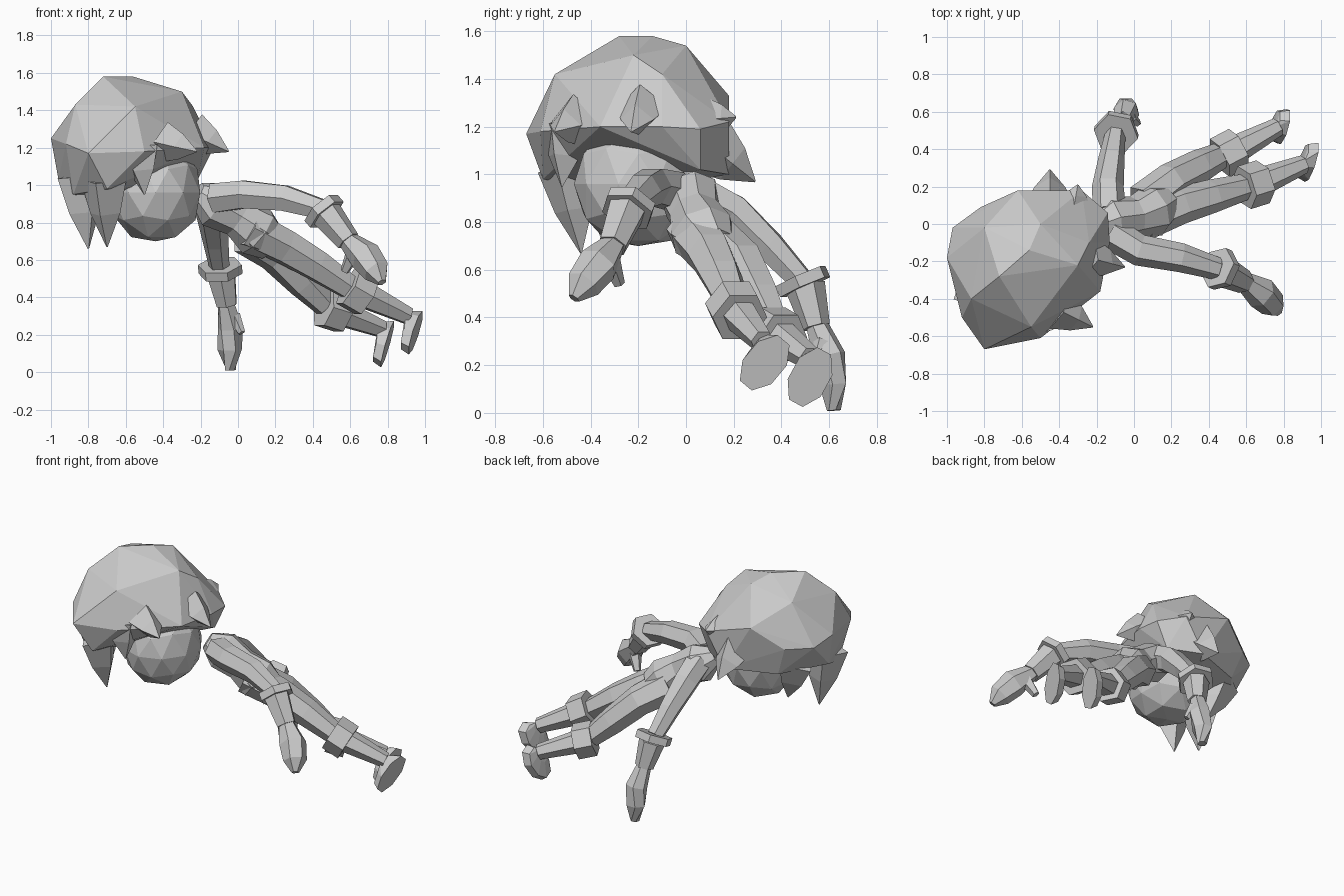
import bpy
import bmesh
from math import cos, sin, tau
from mathutils import Vector

default_cube = bpy.data.objects.get("Cube")
if default_cube:
    bpy.data.objects.remove(default_cube, do_unlink=True)

# One plain grey for the whole figure
grey = bpy.data.materials.new("plain_grey")
grey.use_nodes = True
GREY = (0.6, 0.6, 0.6, 1)
grey.diffuse_color = GREY
grey.node_tree.nodes["Principled BSDF"].inputs["Base Color"].default_value = GREY


def finish(name, bm):
    """Turn a bmesh into a flat-shaded object with the shared material."""
    bmesh.ops.recalc_face_normals(bm, faces=bm.faces)
    mesh = bpy.data.meshes.new(name)
    bm.to_mesh(mesh)
    bm.free()
    mesh.materials.append(grey)
    obj = bpy.data.objects.new(name, mesh)
    bpy.context.collection.objects.link(obj)
    return obj


def tube(name, path, radii, sides=6):
    """Faceted limb: one polygon ring per path point, capped at both ends."""
    bm = bmesh.new()
    points = [Vector(p) for p in path]
    rings = []
    for i, (centre, radius) in enumerate(zip(points, radii)):
        before = points[max(i - 1, 0)]
        after = points[min(i + 1, len(points) - 1)]
        turn = (after - before).to_track_quat('Z', 'Y')
        ring = []
        for k in range(sides):
            angle = tau * k / sides
            offset = Vector((cos(angle), sin(angle), 0)) * radius
            ring.append(bm.verts.new(centre + turn @ offset))
        rings.append(ring)
    for low, high in zip(rings, rings[1:]):
        for k in range(sides):
            nxt = (k + 1) % sides
            bm.faces.new((low[k], low[nxt], high[nxt], high[k]))
    bm.faces.new(rings[0])
    bm.faces.new(rings[-1])
    return finish(name, bm)


def hull(name, points):
    """Faceted solid wrapped tightly around a few corner points."""
    bm = bmesh.new()
    for p in points:
        bm.verts.new(p)
    result = bmesh.ops.convex_hull(bm, input=bm.verts)
    loose = [v for v in result["geom_interior"] if isinstance(v, bmesh.types.BMVert)]
    bmesh.ops.delete(bm, geom=loose, context='VERTS')
    return finish(name, bm)


def band(name, centre, direction, radius, length):
    """Short prism around a limb, used for wrist cuffs and knee guards."""
    centre = Vector(centre)
    half = Vector(direction).normalized() * length / 2
    return tube(name, (centre - half, centre + half), (radius, radius))


def foot(name, ankle, sole, heel_direction):
    """Shoe with a flat rounded sole and a smaller upper reaching the ankle."""
    ankle, sole = Vector(ankle), Vector(sole)
    along = Vector(heel_direction).normalized()
    across = along.cross(Vector((1, 0, 0))).normalized()
    inward = across.cross(along).normalized()
    if inward.x > 0:
        inward.negate()
    corners = []
    for k in range(8):
        angle = tau * (k + 0.5) / 8
        rim = along * cos(angle) * 0.14 + across * sin(angle) * 0.085
        corners.append(sole + rim)
        corners.append(sole + rim * 0.85 + inward * 0.05)
        corners.append(ankle + rim * 0.4)
    return hull(name, corners)


def lock(name, root, tip, width):
    """Pointed strand of hair."""
    root, tip = Vector(root), Vector(tip)
    middle = root.lerp(tip, 0.5)
    return tube(name, (root, middle, tip), (width, width * 0.65, 0.004), sides=4)


# Torso and neck
tube("torso",
     [(-0.22, -0.02, 0.96), (-0.13, 0.02, 0.9), (0, 0.04, 0.83), (0.1, 0.07, 0.75), (0.18, 0.11, 0.69)],
     [0.06, 0.13, 0.11, 0.14, 0.1], sides=8)

# Arms: sleeve, cuff, gauntlet, hand and thumb
tube("right_upper_arm",
     [(-0.13, 0.06, 0.91), (-0.14, 0.2, 0.84), (-0.12, 0.35, 0.7), (-0.1, 0.48, 0.56)],
     [0.09, 0.085, 0.07, 0.055])
band("right_cuff", (-0.095, 0.49, 0.55), (0.02, 0.1, -0.23), 0.12, 0.05)
tube("right_gauntlet", [(-0.09, 0.5, 0.53), (-0.06, 0.545, 0.36)], [0.085, 0.06])
tube("right_hand",
     [(-0.065, 0.545, 0.38), (-0.04, 0.6, 0.24), (-0.045, 0.615, 0.12), (-0.04, 0.62, 0.01)],
     [0.045, 0.07, 0.065, 0.03])
tube("right_thumb", [(-0.02, 0.57, 0.3), (0.02, 0.54, 0.21)], [0.035, 0.02], sides=5)

tube("left_upper_arm",
     [(-0.12, -0.05, 0.93), (0.03, -0.14, 0.95), (0.25, -0.18, 0.93), (0.45, -0.24, 0.87)],
     [0.09, 0.085, 0.078, 0.06])
band("left_cuff", (0.46, -0.24, 0.86), (0.13, -0.06, -0.15), 0.115, 0.05)
tube("left_gauntlet", [(0.47, -0.25, 0.85), (0.59, -0.31, 0.7)], [0.088, 0.065])
tube("left_hand",
     [(0.58, -0.3, 0.71), (0.68, -0.37, 0.62), (0.74, -0.43, 0.54), (0.77, -0.47, 0.48)],
     [0.05, 0.088, 0.075, 0.025])
tube("left_thumb", [(0.62, -0.32, 0.64), (0.57, -0.28, 0.54)], [0.045, 0.025], sides=5)

# Legs: thigh, knee guard, shin and foot
tube("left_thigh",
     [(0.05, 0.02, 0.77), (0.25, 0.1, 0.67), (0.42, 0.15, 0.57), (0.6, 0.2, 0.45)],
     [0.11, 0.1, 0.09, 0.07])
band("left_knee_guard", (0.64, 0.21, 0.43), (0.19, 0.06, -0.11), 0.12, 0.12)
tube("left_shin", [(0.64, 0.21, 0.43), (0.91, 0.32, 0.3)], [0.082, 0.05])
foot("left_foot", (0.9, 0.32, 0.28), (0.95, 0.33, 0.21), (0.07, 0.15, 0.18))

tube("right_thigh",
     [(0.05, 0.11, 0.73), (0.2, 0.23, 0.63), (0.35, 0.31, 0.48), (0.47, 0.37, 0.36)],
     [0.11, 0.1, 0.09, 0.07])
band("right_knee_guard", (0.51, 0.38, 0.33), (0.19, 0.1, -0.06), 0.115, 0.12)
tube("right_shin", [(0.51, 0.38, 0.33), (0.77, 0.52, 0.23)], [0.08, 0.05])
foot("right_foot", (0.75, 0.51, 0.21), (0.8, 0.52, 0.15), (0.07, 0.12, 0.22))

# Face and jaw, set back under the fringe
bm = bmesh.new()
bmesh.ops.create_icosphere(bm, subdivisions=2, radius=1)
for v in bm.verts:
    v.co = Vector((-0.44 + v.co.x * 0.25, -0.2 + v.co.y * 0.27, 0.96 + max(v.co.z, -0.93) * 0.28))
finish("face", bm)

# Faceted main mass of the hair
crown = [(-0.72, -0.28, 1.58), (-0.56, -0.14, 1.58), (-0.5, 0, 1.54), (-0.3, -0.22, 1.5),
         (-0.8, -0.02, 1.48), (-0.87, -0.4, 1.43), (-0.55, -0.55, 1.42), (-0.24, -0.1, 1.42)]
brim = [(-1, -0.18, 1.25), (-0.97, -0.02, 1.21), (-0.82, 0.09, 1.2), (-0.62, 0.18, 1.33),
        (-0.28, 0.18, 1.22), (-0.14, 0.06, 1.19), (-0.13, -0.1, 1.2), (-0.18, -0.36, 1.2),
        (-0.5, -0.61, 1.18), (-0.8, -0.67, 1.17), (-0.92, -0.5, 1.22)]
nape = [(-0.96, -0.2, 1.03), (-0.88, -0.42, 0.95), (-0.7, -0.6, 0.98), (-0.75, 0.06, 1),
        (-0.42, 0.18, 1), (-0.22, 0.06, 1.02), (-0.7, -0.25, 0.92), (-0.35, -0.4, 1.12)]
hull("hair_mass", crown + brim + nape)

# Pointed strands around the rim
strands = {
    "temple_strand": ((-0.24, -0.18, 1.28), (-0.05, -0.23, 1.18), 0.11),
    "fringe_side_strand": ((-0.4, -0.46, 1.23), (-0.22, -0.55, 1.18), 0.11),
    "fringe_middle_strand": ((-0.53, -0.5, 1.2), (-0.5, -0.52, 0.95), 0.12),
    "long_front_strand": ((-0.72, -0.5, 1.03), (-0.7, -0.44, 0.67), 0.13),
    "long_side_strand": ((-0.84, -0.34, 1.05), (-0.8, -0.32, 0.66), 0.14),
    "back_side_strand": ((-0.78, -0.1, 1.05), (-0.7, -0.12, 0.76), 0.14),
    "nape_strand": ((-0.45, 0.1, 1.12), (-0.45, 0.29, 0.97), 0.13),
    "upper_nape_strand": ((-0.32, 0.1, 1.23), (-0.3, 0.21, 1.24), 0.09),
}
for strand_name, (root, tip, width) in strands.items():
    lock(strand_name, root, tip, width)
